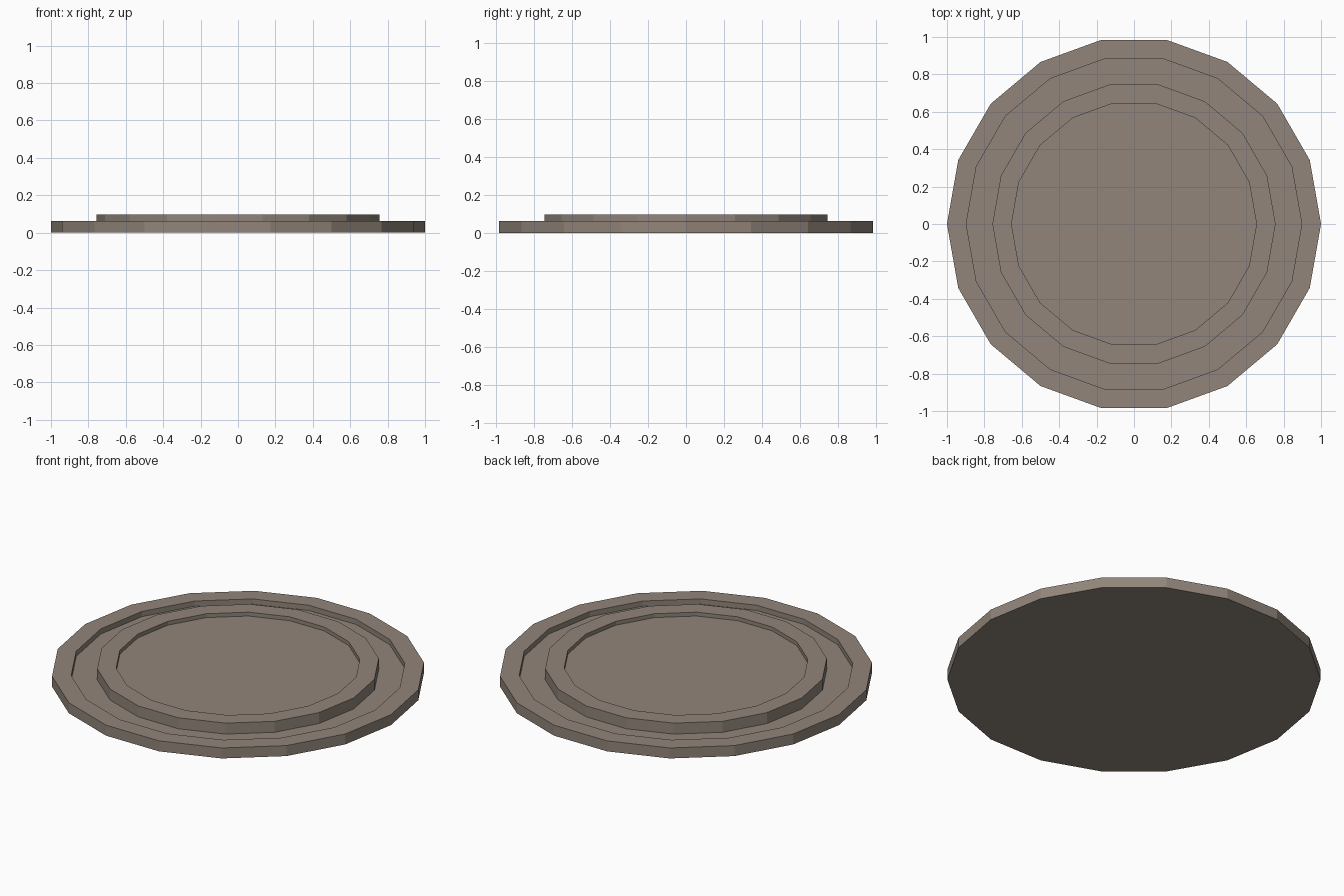
import bpy, bmesh, math

if "Cube" in bpy.data.objects:
    bpy.data.objects.remove(bpy.data.objects["Cube"])

SIDES = 18

stone = bpy.data.materials.new("warm_grey")
stone.diffuse_color = (0.283, 0.235, 0.195, 1.0)
stone.use_nodes = True
stone.node_tree.nodes["Principled BSDF"].inputs["Base Color"].default_value = stone.diffuse_color


def lathe(name, profile):
    """Revolve (radius, z) points into a closed faceted solid."""
    bm = bmesh.new()
    rings = []
    for r, z in profile:
        rings.append([bm.verts.new((r * math.cos(2 * math.pi * i / SIDES),
                                    r * math.sin(2 * math.pi * i / SIDES), z))
                      for i in range(SIDES)])
    for a, b in zip(rings, rings[1:]):
        for i in range(SIDES):
            j = (i + 1) % SIDES
            bm.faces.new((a[i], a[j], b[j], b[i]))
    bm.faces.new(rings[0][::-1])   # underside
    bm.faces.new(rings[-1])        # sunken centre
    bmesh.ops.recalc_face_normals(bm, faces=bm.faces)
    mesh = bpy.data.meshes.new(name)
    bm.to_mesh(mesh)
    bm.free()
    mesh.materials.append(stone)
    obj = bpy.data.objects.new(name, mesh)
    bpy.context.collection.objects.link(obj)
    return obj


# Stepped disc: outer rim, groove, raised inner ring, recessed centre
lathe("stepped_disc", [
    (1.0, 0.0), (1.0, 0.062),      # outer wall
    (0.897, 0.062), (0.897, 0.031),  # rim and groove wall
    (0.757, 0.031), (0.757, 0.096),  # groove floor and ring wall
    (0.655, 0.096), (0.655, 0.073),  # ring top and centre wall
])
